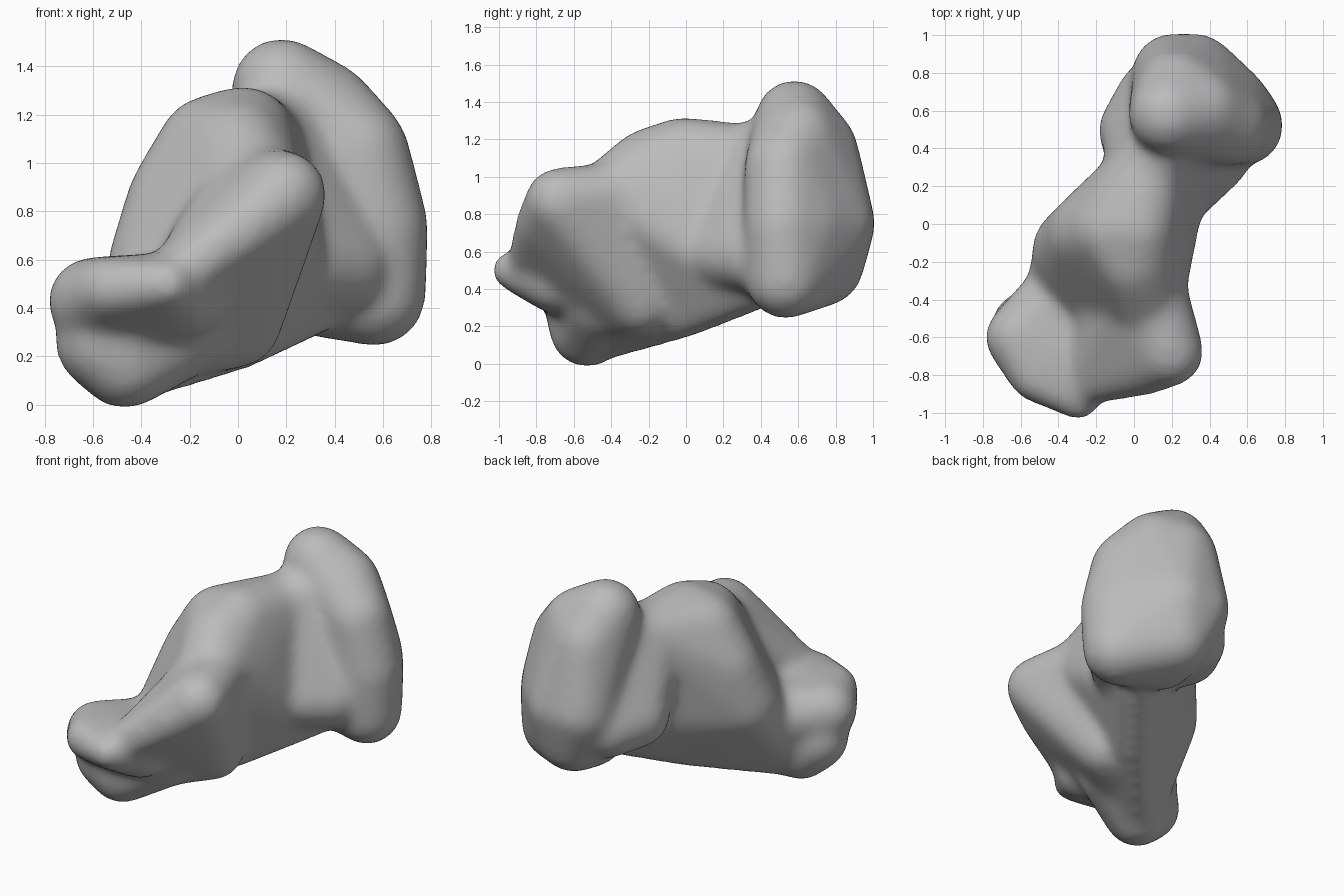
import bpy
import bmesh

if "Cube" in bpy.data.objects:
    bpy.data.objects.remove(bpy.data.objects["Cube"], do_unlink=True)

SWELL = 0.022    # makes up for shrinkage in smoothing
bone_mesh = bpy.data.meshes.new("bone")
bone_bm = bmesh.new()


def add_lobe(radius, *centres):
    """Wrap a convex skin around balls of one radius, or their own if given."""
    part = bmesh.new()
    for x, y, z, *own in centres:
        size = own[0] if own else radius
        ball = bmesh.ops.create_icosphere(part, subdivisions=3, radius=size + SWELL)
        bmesh.ops.translate(part, verts=ball["verts"], vec=(x, y, z))
    bmesh.ops.delete(part, geom=part.faces[:], context="FACES_ONLY")
    bmesh.ops.delete(part, geom=part.edges[:], context="EDGES_FACES")
    bmesh.ops.convex_hull(part, input=part.verts[:])
    loose = [v for v in part.verts if not v.link_faces]
    bmesh.ops.delete(part, geom=loose, context="VERTS")
    bmesh.ops.recalc_face_normals(part, faces=part.faces[:])
    mesh = bpy.data.meshes.new("lobe")
    part.to_mesh(mesh)
    part.free()
    bone_bm.from_mesh(mesh)
    bpy.data.meshes.remove(mesh)


# Tall back lobe
add_lobe(.19, (.18, .58, 1.31), (.36, .6, 1.21), (.5, .52, 1.05), (.58, .52, .74),
         (.57, .53, .45), (.28, .58, .5), (.2, .8, .75), (.33, .8, .75),
         (.5, .64, .75), (.22, .71, 1.15), (.3, .74, .52))

# Neck joining the back lobe to the body
add_lobe(.17, (.28, .22, .58), (.43, .36, .57), (0, .5, .65), (.1, .68, .62),
         (.06, .28, 1.09), (.19, .47, 1.14))

# Humped middle body, narrowing to a keel
add_lobe(.19, (.02, -.02, 1.11), (-.12, -.03, 1.07), (.06, .25, 1.08),
         (-.33, -.13, .59), (-.25, -.05, .85), (.1, -.05, .85), (.1, .2, .6),
         (0, -.2, 1.05), (.06, -.38, .9),
         (-.46, -.5, .12, .1), (0, 0, .26, .1), (.3, .36, .4, .1))

# Flat front shelf with a pointed tip
add_lobe(.16, (-.61, -.6, .43), (-.45, -.42, .42), (-.22, -.7, .45),
         (-.53, -.81, .48, .11), (-.29, -.94, .5, .08))

# Rounded lower lobe under the shelf
add_lobe(.18, (-.47, -.53, .18), (-.56, -.55, .26), (-.45, -.55, .4),
         (-.2, -.45, .33))

# Front knob, sloping back to the keel
add_lobe(.16, (.19, -.68, .87), (0, -.45, .82), (-.1, -.48, .67), (.1, -.35, .9),
         (.05, -.35, .55), (-.25, -.42, .29), (0, -.25, .33),
         (.05, -.76, .75, .13), (-.25, -.85, .53, .09))

# One object with a plain grey surface
bone_bm.to_mesh(bone_mesh)
bone_bm.free()
bone = bpy.data.objects.new("bone", bone_mesh)
bpy.context.collection.objects.link(bone)
grey = bpy.data.materials.new("plain_grey")
grey.use_nodes = True
colour = (0.5, 0.5, 0.5, 1)
grey.diffuse_color = colour
grey.node_tree.nodes["Principled BSDF"].inputs["Base Color"].default_value = colour
bone_mesh.materials.append(grey)

# Fuse the lobes into one skin and soften the joins
remesh = bone.modifiers.new("fuse", "REMESH")
remesh.mode = "VOXEL"
remesh.voxel_size = 0.025
remesh.use_smooth_shade = True
soften = bone.modifiers.new("soften", "SMOOTH")
soften.factor = 0.5
soften.iterations = 30
